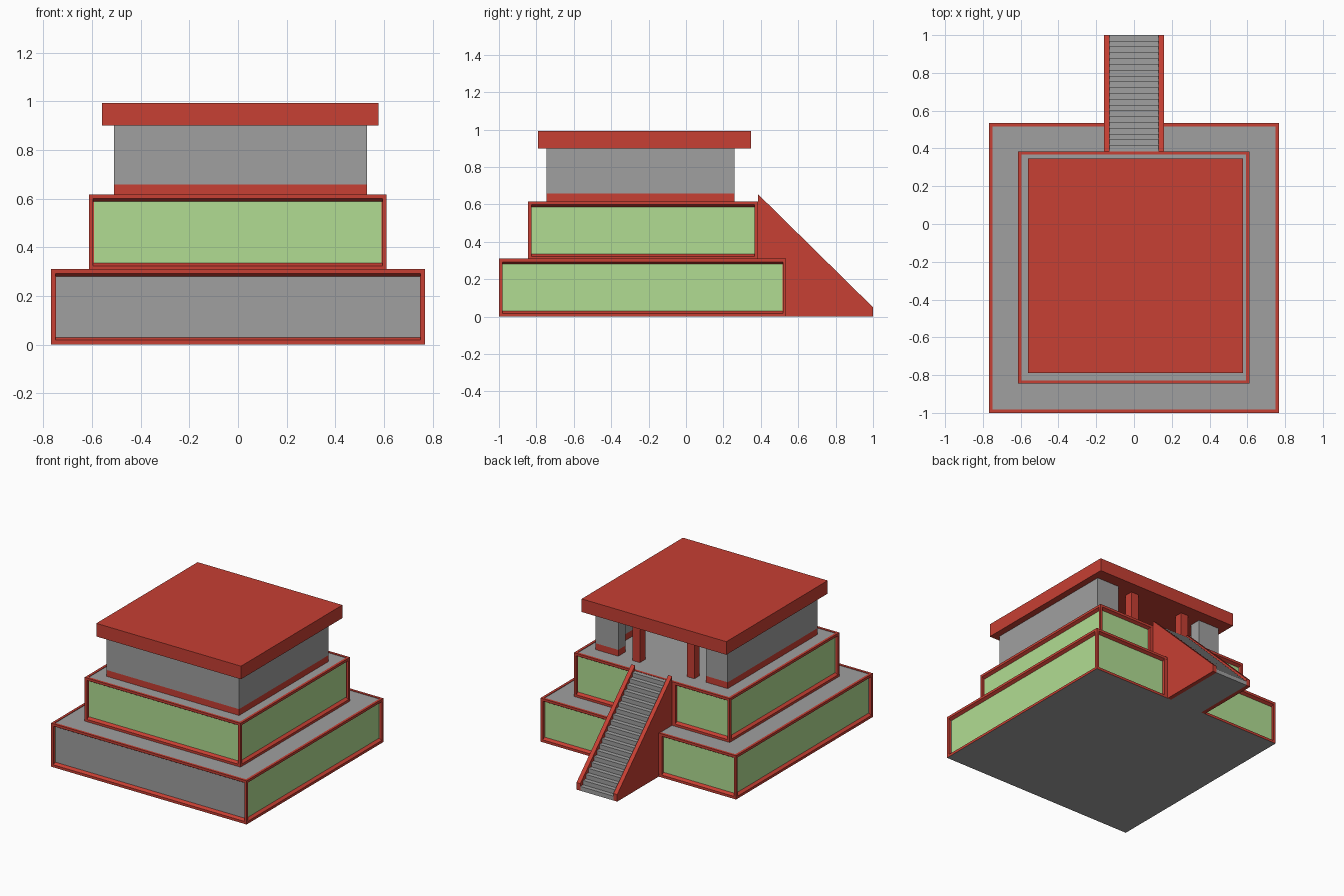
import bpy, bmesh
from mathutils import Vector

if "Cube" in bpy.data.objects:
    bpy.data.objects.remove(bpy.data.objects["Cube"])


def material(name, color):
    m = bpy.data.materials.new(name)
    m.diffuse_color = (*color, 1)
    m.use_nodes = True
    m.node_tree.nodes["Principled BSDF"].inputs["Base Color"].default_value = m.diffuse_color
    return m


RED = material("red_paint", (0.57, 0.05, 0.033))
GREEN = material("green_panel", (0.44, 0.72, 0.29))
GREY = material("grey_stone", (0.35, 0.35, 0.35))


def finish(name, bm, mats):
    bmesh.ops.recalc_face_normals(bm, faces=bm.faces[:])
    me = bpy.data.meshes.new(name)
    bm.to_mesh(me)
    bm.free()
    for m in mats:
        me.materials.append(m)
    ob = bpy.data.objects.new(name, me)
    bpy.context.collection.objects.link(ob)
    return ob


def box_bm(lo, hi):
    bm = bmesh.new()
    bmesh.ops.create_cube(bm, size=1)
    for v in bm.verts:
        v.co = Vector(lo[i] if v.co[i] < 0 else hi[i] for i in range(3))
    return bm


def box(name, lo, hi, mat):
    return finish(name, box_bm(lo, hi), [mat])


def prism(name, points, offset, mat):
    """Extrude a closed outline of 3D points along offset."""
    bm = bmesh.new()
    face = bm.faces.new([bm.verts.new(p) for p in points])
    out = bmesh.ops.extrude_face_region(bm, geom=[face], use_keep_orig=True)
    verts = [g for g in out["geom"] if isinstance(g, bmesh.types.BMVert)]
    bmesh.ops.translate(bm, verts=verts, vec=offset)
    return finish(name, bm, [mat])


def framed_tier(name, lo, hi, front_slot):
    """Block with red edge frames and recessed panels; slots: red, green, grey."""
    bm = box_bm(lo, hi)
    bm.normal_update()
    bottom = min(bm.faces, key=lambda f: f.normal.z)
    bottom.material_index = 2
    panels = [f for f in bm.faces if f is not bottom]
    bmesh.ops.inset_individual(bm, faces=panels, thickness=0.025)
    for f in panels:
        n = f.normal.copy()
        mid = f.calc_center_median()
        top = n.z > 0.5
        bmesh.ops.inset_individual(bm, faces=[f], thickness=0.0)
        for v in f.verts:
            v.co -= n * (0.004 if top else 0.02)
            if not top:  # sloping sill and lintel
                v.co.z += 0.012 if v.co.z < mid.z else -0.012
        f.material_index = 2 if top else front_slot if n.y < -0.5 else 1
    return finish(name, bm, [RED, GREEN, GREY])


# Two stepped tiers
framed_tier("lower_tier", (-0.768, -1, 0), (0.768, 0.535, 0.31), 2)
framed_tier("upper_tier", (-0.613, -0.845, 0.305), (0.611, 0.385, 0.617), 1)

# Frame posts splitting the rear panels beside the stairs
for s, side in ((-1, "left"), (1, "right")):
    xs = sorted((s * 0.155, s * 0.185))
    box(f"lower_post_{side}", (xs[0], 0.505, 0.01), (xs[1], 0.5348, 0.30), RED)
    box(f"upper_post_{side}", (xs[0], 0.355, 0.315), (xs[1], 0.3848, 0.61), RED)

# Pavilion walls: C-shaped plan, open at the rear
x0, x1, y0, y1, t = -0.51, 0.53, -0.745, 0.26, 0.08
plan = [(x0, y0), (x1, y0), (x1, y1), (x1 - 0.18, y1), (x1 - 0.18, y1 - t),
        (x1 - t, y1 - t), (x1 - t, y0 + t), (x0 + t, y0 + t),
        (x0 + t, y1 - t), (x0 + 0.17, y1 - t), (x0 + 0.17, y1), (x0, y1)]
prism("wall_plinth", [(x, y, 0.613) for x, y in plan], (0, 0, 0.045), RED)
prism("pavilion_walls", [(x, y, 0.658) for x, y in plan], (0, 0, 0.243), GREY)

# Entrance columns and roof
for x, side in ((-0.218, "left"), (0.21, "right")):
    box(f"column_{side}", (x - 0.03, 0.20, 0.613), (x + 0.03, 0.26, 0.905), RED)
box("roof_slab", (-0.56, -0.79, 0.90), (0.577, 0.347, 0.993), RED)

# Staircase: stepped profile between two sloped side walls
N, ys, ye = 20, 0.385, 1.0
run, rise = (ye - ys) / N, 0.615 / N
steps = [(-0.13, ys, 0), (-0.13, ye, 0)]
for k in range(N):
    steps += [(-0.13, ye - k * run, (k + 1) * rise),
              (-0.13, ye - (k + 1) * run, (k + 1) * rise)]
prism("stair_steps", steps, (0.26, 0, 0), GREY)
for x, side in ((-0.16, "left"), (0.13, "right")):
    outline = [(x, ys, 0), (x, ye, 0), (x, ye, 0.05), (x, ys, 0.655)]
    prism(f"stair_side_{side}", outline, (0.03, 0, 0), RED)
